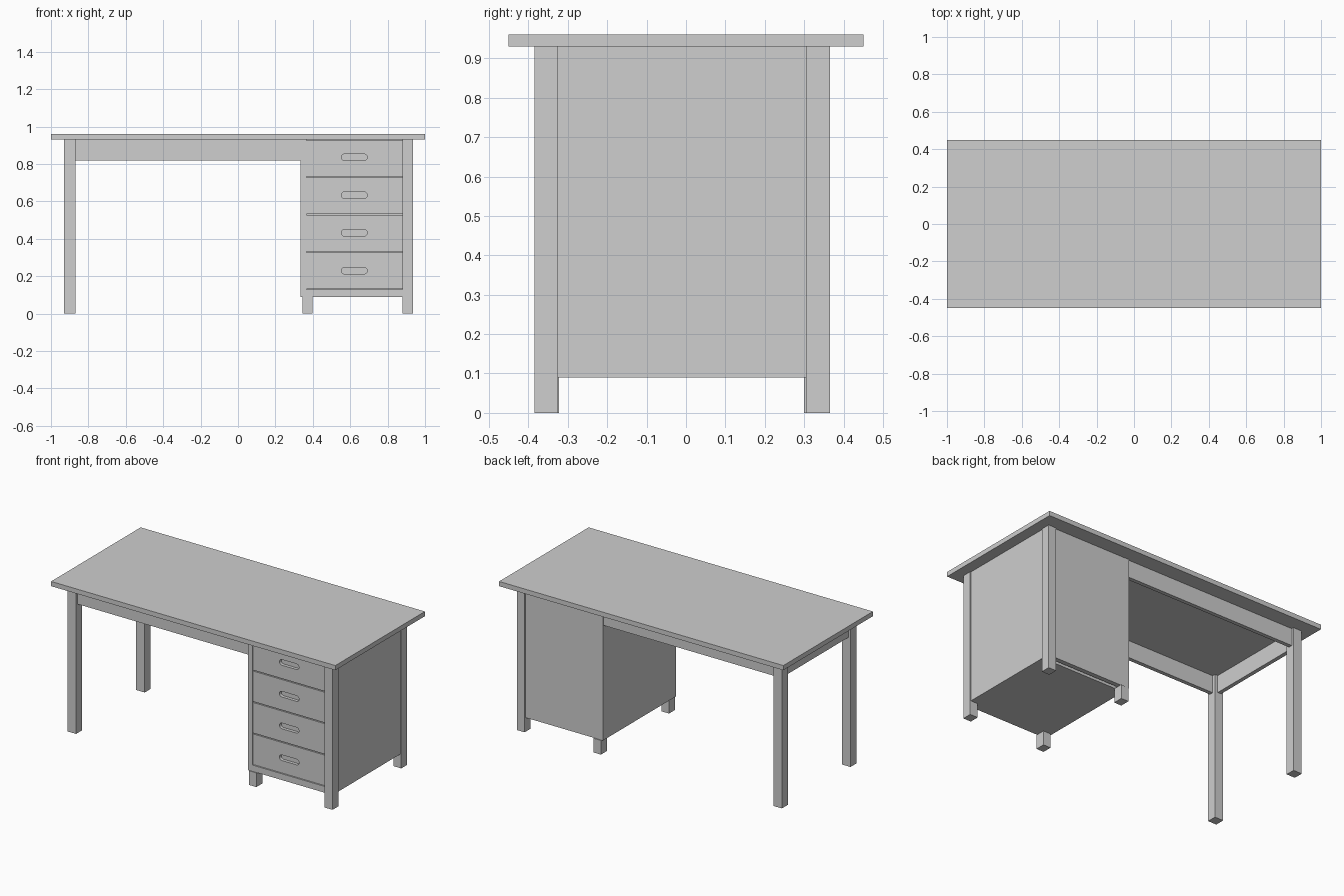
import bpy, bmesh, math

if "Cube" in bpy.data.objects:
    bpy.data.objects.remove(bpy.data.objects["Cube"])

grey = bpy.data.materials.new("light_grey")
grey.diffuse_color = (0.62, 0.62, 0.62, 1)
grey.use_nodes = True
grey.node_tree.nodes["Principled BSDF"].inputs["Base Color"].default_value = grey.diffuse_color


def make_object(name, bm):
    bmesh.ops.recalc_face_normals(bm, faces=bm.faces)
    mesh = bpy.data.meshes.new(name)
    bm.to_mesh(mesh)
    bm.free()
    mesh.materials.append(grey)
    obj = bpy.data.objects.new(name, mesh)
    bpy.context.collection.objects.link(obj)
    return obj


def box(name, x, y, z):
    """Box from (min, max) ranges on each axis."""
    bm = bmesh.new()
    bmesh.ops.create_cube(bm, size=1)
    for v in bm.verts:
        v.co = [r[0] + (c + 0.5) * (r[1] - r[0]) for c, r in zip(v.co, (x, y, z))]
    return make_object(name, bm)


def slot(name, cx, cz, half, r, y0, y1, n=10):
    """Rounded slot prism running along y."""
    bm = bmesh.new()
    pts = []
    for side in (1, -1):
        for i in range(n + 1):
            a = -math.pi / 2 + math.pi * i / n
            pts.append((cx + side * (half - r + r * math.cos(a)), cz + side * r * math.sin(a)))
    face = bm.faces.new([bm.verts.new((x, y0, z)) for x, z in pts])
    ext = bmesh.ops.extrude_face_region(bm, geom=[face])
    moved = [g for g in ext["geom"] if isinstance(g, bmesh.types.BMVert)]
    bmesh.ops.translate(bm, verts=moved, vec=(0, y1 - y0, 0))
    if face.is_valid and len(bm.faces) == len(pts) + 1:
        bm.faces.new(face.verts)
    return make_object(name, bm)


def cut(obj, cutter):
    mod = obj.modifiers.new("cut", "BOOLEAN")
    mod.operation = "DIFFERENCE"
    mod.solver = "EXACT"
    mod.object = cutter
    dg = bpy.context.evaluated_depsgraph_get()
    mesh = bpy.data.meshes.new_from_object(obj.evaluated_get(dg))
    obj.modifiers.clear()
    obj.data = mesh
    bpy.data.objects.remove(cutter)


TOP = 0.93
FRONT, BACK = (-0.385, -0.325), (0.305, 0.365)

# Desk top
box("desk_top", (-1, 1), (-0.45, 0.45), (TOP, 0.96))

# Long legs at the corners and short feet under the cabinet's inner side
for end, y in (("front", FRONT), ("back", BACK)):
    box(end + "_left_leg", (-0.93, -0.87), y, (0, TOP))
    box(end + "_right_leg", (0.88, 0.935), y, (0, TOP))
box("front_cabinet_foot", (0.345, 0.397), (-0.383, -0.322), (0, 0.09))
box("back_cabinet_foot", (0.345, 0.397), (0.30, 0.362), (0, 0.09))

# Aprons under the top
box("front_apron", (-0.87, 0.335), (-0.37, -0.345), (0.82, TOP))
box("back_apron", (-0.87, 0.335), (0.325, 0.35), (0.82, TOP))
box("left_apron", (-0.915, -0.89), (-0.325, 0.305), (0.82, TOP))

# Cabinet carcass
box("cabinet_inner_side", (0.335, 0.365), (-0.378, 0.357), (0.09, TOP))
box("cabinet_outer_side", (0.90, 0.93), (-0.325, 0.305), (0.09, TOP))
box("cabinet_bottom", (0.365, 0.90), (-0.325, 0.305), (0.09, 0.13))
box("cabinet_front_rail", (0.365, 0.88), (-0.378, -0.325), (0.09, 0.13))
box("cabinet_back", (0.365, 0.88), (0.327, 0.356), (0.09, TOP))

# Drawers with recessed slot handles
edges = (0.13, 0.33, 0.53, 0.73, TOP)
handle_heights = (0.23, 0.432, 0.634, 0.836)
for i, hz in enumerate(handle_heights):
    lo, hi = edges[i] + 0.003, edges[i + 1] - 0.003
    front = box(f"drawer_front_{i + 1}", (0.367, 0.879), (-0.374, -0.34), (lo, hi))
    cut(front, slot("handle_cutter", 0.622, hz, 0.069, 0.018, -0.40, -0.354))
    box(f"drawer_box_{i + 1}", (0.37, 0.878), (-0.34, 0.30), (lo + 0.001, hi - 0.001))
